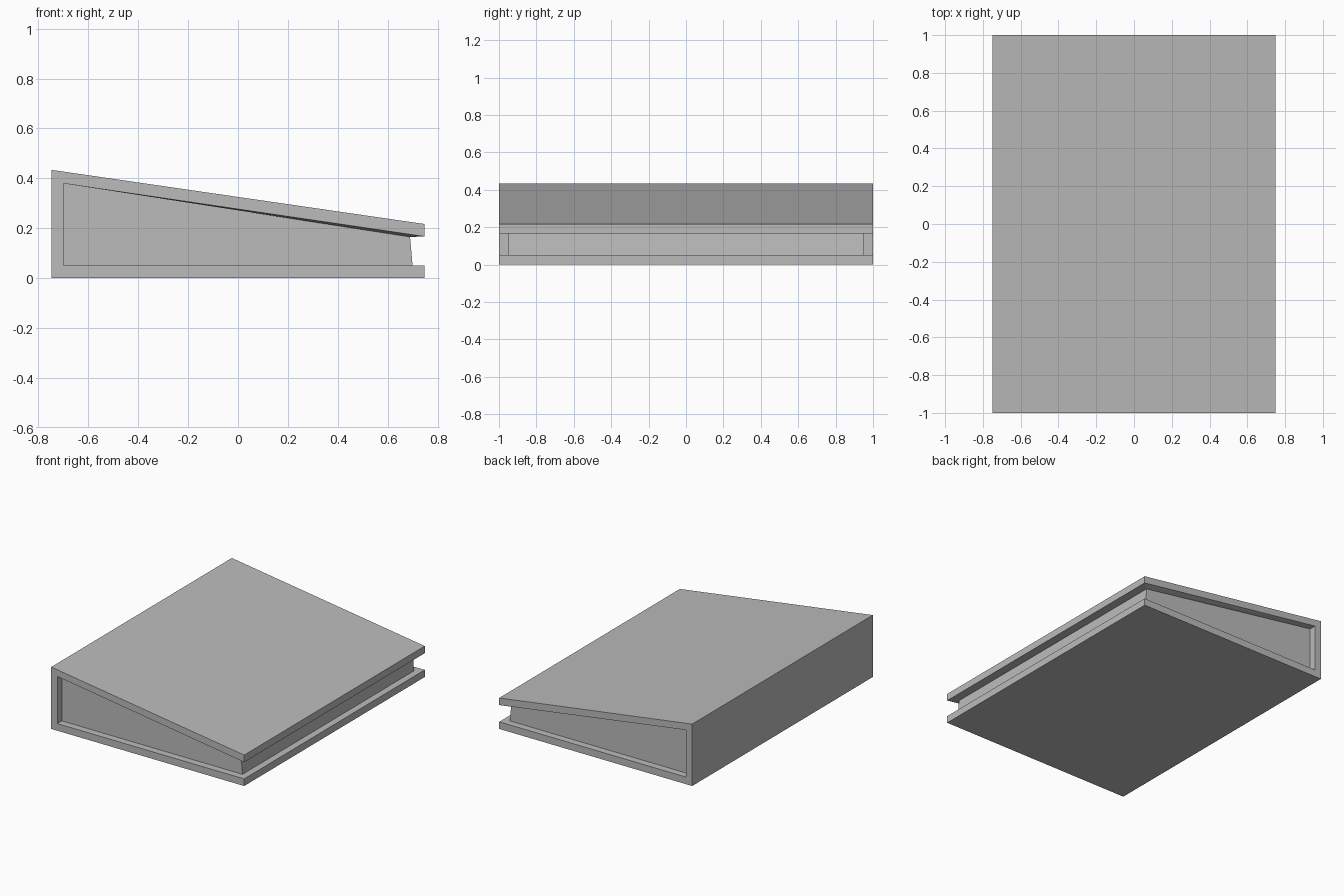
import bpy
import bmesh

cube = bpy.data.objects.get("Cube")
if cube:
    bpy.data.objects.remove(cube, do_unlink=True)

grey = bpy.data.materials.new("plain grey")
grey.use_nodes = True
colour = (0.5, 0.5, 0.5, 1)
grey.diffuse_color = colour
grey.node_tree.nodes["Principled BSDF"].inputs["Base Color"].default_value = colour

# Wedge cover: a C-shaped outline, open towards +x
HALF_X, HALF_Y, RECESS = 0.748, 1.0, 0.95
cover = [(-HALF_X, 0), (HALF_X, 0), (HALF_X, 0.05), (-0.7, 0.05),
         (-0.7, 0.38), (HALF_X, 0.167), (HALF_X, 0.217), (-HALF_X, 0.434)]
# Recessed block between the two boards
block = [(-0.7, 0.05), (0.7, 0.05), (0.69, 0.165), (-0.7, 0.38)]

bm = bmesh.new()


def ring(profile, y):
    return [bm.verts.new((x, y, z)) for x, z in profile]


front, back = ring(cover, -HALF_Y), ring(cover, HALF_Y)
front_in, back_in = ring(block, -RECESS), ring(block, RECESS)

# Ends: cover rim, recess walls and block face
for o, i in ((front, front_in), (back, back_in)):
    bm.faces.new((o[0], o[1], o[2], o[3]))
    bm.faces.new((o[0], o[3], o[4], o[7]))
    bm.faces.new((o[4], o[5], o[6], o[7]))
    bm.faces.new((o[2], o[3], i[0], i[1]))
    bm.faces.new((o[3], o[4], i[3], i[0]))
    bm.faces.new((o[4], i[2], i[3]))
    bm.faces.new((o[4], o[5], i[2]))
    bm.faces.new(i)

# Outside of the cover
for a, b in ((0, 1), (1, 2), (5, 6), (6, 7), (7, 0)):
    bm.faces.new((front[a], front[b], back[b], back[a]))

# Long open edge: lower lip, block edge and upper lip
bm.faces.new((front[2], front_in[1], back_in[1], back[2]))
bm.faces.new((front_in[1], front_in[2], back_in[2], back_in[1]))
bm.faces.new((front_in[2], front[5], back[5], back_in[2]))

bmesh.ops.recalc_face_normals(bm, faces=bm.faces)
mesh = bpy.data.meshes.new("wedge_binder")
bm.to_mesh(mesh)
bm.free()
mesh.materials.append(grey)
bpy.context.collection.objects.link(bpy.data.objects.new("wedge_binder", mesh))
